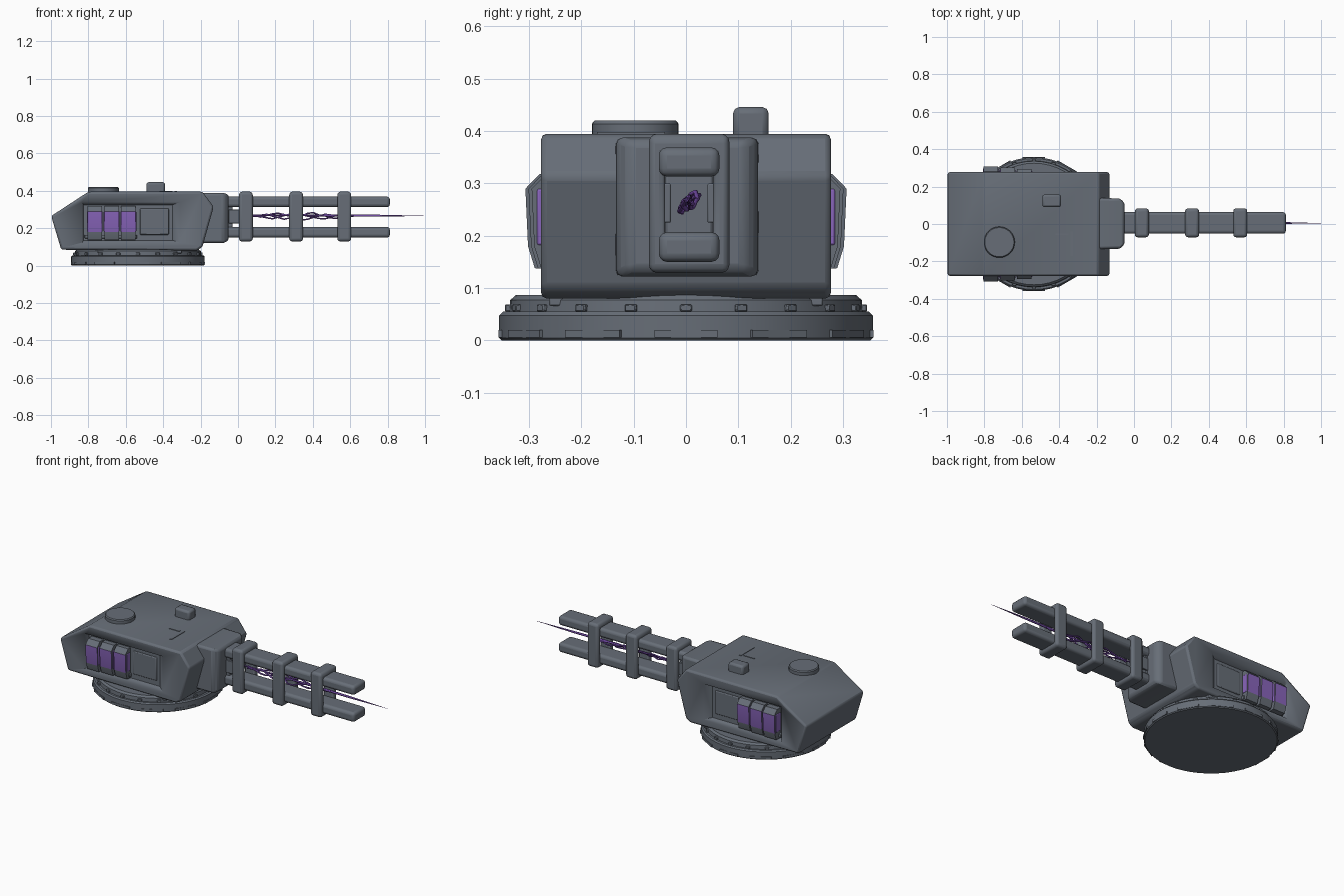
import bpy, bmesh, math, random
from mathutils import Vector, Matrix

if "Cube" in bpy.data.objects:
    bpy.data.objects.remove(bpy.data.objects["Cube"])

random.seed(4)


def material(name, rgb):
    m = bpy.data.materials.new(name)
    m.diffuse_color = (*rgb, 1)
    m.use_nodes = True
    m.node_tree.nodes["Principled BSDF"].inputs["Base Color"].default_value = m.diffuse_color
    return m


GREY = material("steel grey", (0.135, 0.155, 0.185))
PURPLE = material("energy purple", (0.25, 0.13, 0.50))
BEAM = material("deep purple", (0.17, 0.07, 0.38))


def finish(name, bm, mat=GREY, bevel=0.0, segments=2):
    bmesh.ops.recalc_face_normals(bm, faces=bm.faces)
    me = bpy.data.meshes.new(name)
    bm.to_mesh(me)
    bm.free()
    ob = bpy.data.objects.new(name, me)
    bpy.context.collection.objects.link(ob)
    me.materials.append(mat)
    if bevel:
        mod = ob.modifiers.new("Bevel", "BEVEL")
        mod.width, mod.segments, mod.limit_method = bevel, segments, "ANGLE"
    bpy.ops.object.select_all(action="DESELECT")
    ob.select_set(True)
    bpy.context.view_layer.objects.active = ob
    bpy.ops.object.shade_smooth_by_angle(angle=math.radians(35))
    return ob


def add_box(bm, x0, x1, y0, y1, z0, z1, turn=Matrix()):
    m = Matrix.Translation(((x0 + x1) / 2, (y0 + y1) / 2, (z0 + z1) / 2)) @ \
        Matrix.Diagonal((x1 - x0, y1 - y0, z1 - z0, 1))
    bmesh.ops.create_cube(bm, size=1, matrix=turn @ m)


def box(name, *dims, mat=GREY, bevel=0.0, segments=2):
    bm = bmesh.new()
    add_box(bm, *dims)
    return finish(name, bm, mat, bevel, segments)


def loft(bm, loops):
    rings = [[bm.verts.new(p) for p in lp] for lp in loops]
    n = len(rings[0])
    for a, b in zip(rings, rings[1:]):
        for i in range(n):
            bm.faces.new((a[i], a[(i + 1) % n], b[(i + 1) % n], b[i]))
    bm.faces.new(rings[0])
    bm.faces.new(rings[-1])


def disc(name, x, y, profile, sides=48, bevel=0.0):
    bm = bmesh.new()
    loft(bm, [[(x + r * math.cos(2 * math.pi * i / sides),
                y + r * math.sin(2 * math.pi * i / sides), z)
               for i in range(sides)] for r, z in profile])
    return finish(name, bm, GREY, bevel)


# Turntable with rim blocks and bolts
CX = -0.535
disc("turntable", CX, 0, [(0.352, 0.0), (0.357, 0.005), (0.357, 0.048), (0.35, 0.055)])
disc("turntable_collar", CX, 0, [(0.338, 0.054), (0.336, 0.077), (0.325, 0.087)])
blocks, bolts = bmesh.new(), bmesh.new()
for i in range(12):
    turn = Matrix.Translation((CX, 0, 0)) @ Matrix.Rotation(math.pi * i / 6, 4, "Z")
    add_box(blocks, 0.33, 0.358, -0.06, 0.06, 0.006, 0.02, turn)
for i in range(20):
    turn = Matrix.Translation((CX, 0, 0)) @ Matrix.Rotation(math.pi * i / 10, 4, "Z")
    add_box(bolts, 0.325, 0.346, -0.011, 0.011, 0.055, 0.069, turn)
finish("rim_blocks", blocks)
finish("rim_bolts", bolts, GREY, 0.002, 1)

# Turret housing: side profile extruded across, with a pocket in each side
outline = [(-0.999, 0.265), (-0.8, 0.395), (-0.19, 0.395), (-0.13, 0.315),
           (-0.19, 0.10), (-0.22, 0.08), (-0.945, 0.085)]
bm = bmesh.new()
loft(bm, [[(x, y, z) for x, z in outline] for y in (-0.277, 0.277)])
housing = finish("turret_housing", bm, GREY, 0.011)

bm = bmesh.new()
for s in (-1, 1):
    loft(bm, [[(x0, s * y, z0), (x1, s * y, z0), (x1, s * y, z1), (x0, s * y, z1)]
              for y, x0, x1, z0, z1 in ((0.3, -0.84, -0.28, 0.115, 0.35),
                                        (0.245, -0.825, -0.35, 0.135, 0.325))])
cutter = finish("pocket_cutter", bm)
cutter.hide_render = True
cutter.hide_viewport = True
cut = housing.modifiers.new("Pockets", "BOOLEAN")
cut.object, cut.operation, cut.solver = cutter, "DIFFERENCE", "EXACT"

# Power cells: grey caps around purple glass, on both sides
CELL = [(0.24, 0.135), (0.289, 0.138), (0.302, 0.18), (0.307, 0.29), (0.28, 0.318), (0.24, 0.318)]
for s, side in ((-1, "right"), (1, "left")):
    for k in range(3):
        x0 = -0.805 + 0.09 * k
        out = -0.006 * k
        bm = bmesh.new()
        loft(bm, [[(x, s * (y + (out if y > 0.25 else 0)), z) for y, z in CELL]
                  for x in (x0, x0 + 0.078)])
        cell = finish(f"power_cell_{side}_{k + 1}", bm)
        cell.data.materials.append(PURPLE)
        for f in cell.data.polygons:
            f.material_index = int(abs(f.normal.y) > 0.9 and abs(f.center.y) > 0.26
                                   and f.area > 0.006)
        # glass wraps round the cell flanks
        box(f"cell_glass_{side}_{k + 1}", x0 - 0.003, x0 + 0.081,
            *sorted((s * 0.25, s * (0.297 + out))), 0.182, 0.29, mat=PURPLE, bevel=0.004)
    # rack behind the cells and raised service panel beside them
    box(f"cell_rack_{side}", -0.82, -0.54, *sorted((s * 0.235, s * 0.265)), 0.145, 0.165, bevel=0.003)
    box(f"service_panel_{side}", -0.525, -0.37, *sorted((s * 0.235, s * 0.252)), 0.165, 0.305, bevel=0.005)
    box(f"lower_skid_{side}", -0.75, -0.3, *sorted((s * 0.2, s * 0.262)), 0.066, 0.09, bevel=0.004)

# Roof fittings
disc("roof_hatch", -0.72, -0.097, [(0.083, 0.385), (0.083, 0.414), (0.078, 0.42)], 32)
box("roof_sight", -0.49, -0.39, 0.09, 0.158, 0.38, 0.446, bevel=0.012)
box("roof_strip_long", -0.34, -0.325, -0.17, -0.04, 0.39, 0.398)
box("roof_strip_short", -0.42, -0.35, -0.06, -0.05, 0.39, 0.398)

# Mantlet: sleeve stepping down towards the barrel
bm = bmesh.new()
loft(bm, [[(x, 0.002 - w, z0), (x, 0.002 + w, z0), (x, 0.002 + w, z1), (x, 0.002 - w, z1)]
          for x, w, z0, z1 in ((-0.21, 0.137, 0.122, 0.388), (-0.075, 0.135, 0.122, 0.388),
                               (-0.05, 0.11, 0.135, 0.38))])
finish("mantlet", bm, GREY, 0.012)

# Twin rails
YC = 0.006
for name, z0, z1 in (("upper_rail", 0.313, 0.369), ("lower_rail", 0.15, 0.207)):
    box(name, -0.07, 0.812, YC - 0.058, YC + 0.058, z0, z1, bevel=0.016, segments=3)
box("breech_block", -0.06, -0.03, YC - 0.045, YC + 0.045, 0.19, 0.33, bevel=0.005)
for s in (-1, 1):
    box("breech_strut", -0.05, 0.01, *sorted((YC + s * 0.035, YC + s * 0.052)), 0.225, 0.30, bevel=0.003)

# Three clamp rings holding the rails together
for k, x in enumerate((0.042, 0.311, 0.568)):
    bm = bmesh.new()
    for z0, z1 in ((0.13, 0.158), (0.362, 0.394)):
        add_box(bm, x - 0.036, x + 0.036, YC - 0.076, YC + 0.076, z0, z1)
    bm.free()
    bm = bmesh.new()
    rings = []
    for dx in (-0.037, 0.037):
        for hw, z0, z1 in ((0.077, 0.129, 0.395), (0.046, 0.175, 0.345)):
            rings.append([bm.verts.new((x + dx, YC + y, z)) for y, z in
                          ((-hw, z0), (hw, z0), (hw, z1), (-hw, z1))])
    for a, b in ((0, 1), (2, 3), (0, 2), (1, 3)):
        for i in range(4):
            j = (i + 1) % 4
            bm.faces.new((rings[a][i], rings[a][j], rings[b][j], rings[b][i]))
    finish(f"clamp_ring_{k + 1}", bm, GREY, 0.018, 3)


# Energy beam: tapering spike and wavering strands
def strand(name, pts, radii):
    cu = bpy.data.curves.new(name, "CURVE")
    cu.dimensions, cu.bevel_depth, cu.bevel_resolution = "3D", 1.0, 1
    cu.use_fill_caps = True
    sp = cu.splines.new("POLY")
    sp.points.add(len(pts) - 1)
    for p, co, r in zip(sp.points, pts, radii):
        p.co, p.radius = (*co, 1), r
    ob = bpy.data.objects.new(name, cu)
    bpy.context.collection.objects.link(ob)
    cu.materials.append(BEAM)


strand("beam_spike", [(-0.04, YC, 0.268), (0.1, YC, 0.27), (0.6, YC, 0.268), (0.75, YC, 0.267), (0.999, 0.004, 0.266)],
       [0.003, 0.004, 0.007, 0.006, 0.0005])
for k in range(3):
    pts = []
    for i in range(19):
        t = i / 18
        swing = 0.016 * math.sin(math.pi * t)
        pts.append((0.06 + 0.56 * t,
                    YC + swing * math.cos(9 * t + 2.1 * k) + random.uniform(-0.004, 0.004),
                    0.265 + swing * math.sin(13 * t + 2.1 * k) + random.uniform(-0.005, 0.005)))
    strand(f"beam_strand_{k + 1}", pts, [0.0045] * 19)
